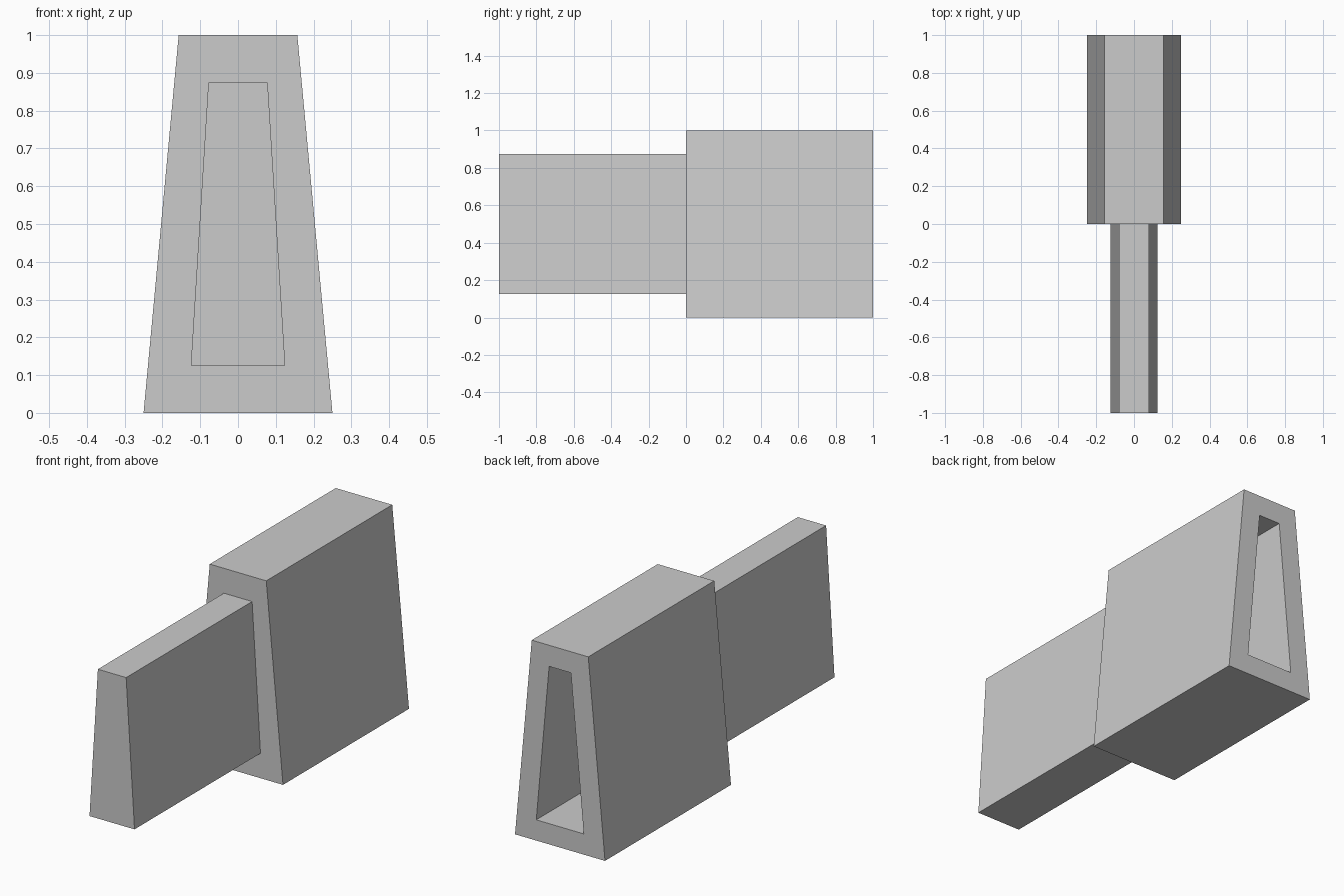
import bpy
import bmesh

# Remove the default cube
cube = bpy.data.objects.get("Cube")
if cube:
    bpy.data.objects.remove(cube, do_unlink=True)

# Single plain grey
GREY = (0.6, 0.6, 0.6, 1.0)
grey = bpy.data.materials.new("plain_grey")
grey.use_nodes = True
grey.diffuse_color = GREY
grey.node_tree.nodes["Principled BSDF"].inputs["Base Color"].default_value = GREY


def trapezoid(bm, y, z_low, z_high, half_low, half_high):
    """Ring of four corners standing in the plane at depth y."""
    corners = [(-half_low, z_low), (half_low, z_low), (half_high, z_high), (-half_high, z_high)]
    return [bm.verts.new((x, y, z)) for x, z in corners]


def bridge(bm, ring_a, ring_b):
    """Join two rings with a band of quads."""
    for i in range(4):
        j = (i + 1) % 4
        bm.faces.new((ring_a[i], ring_a[j], ring_b[j], ring_b[i]))


def build(name, profiles):
    """Skin a closed body through successive trapezoids, capping both ends."""
    bm = bmesh.new()
    rings = [trapezoid(bm, *p) for p in profiles]
    for a, b in zip(rings, rings[1:]):
        bridge(bm, a, b)
    bm.faces.new(rings[0])
    bm.faces.new(rings[-1])
    bmesh.ops.recalc_face_normals(bm, faces=bm.faces)
    mesh = bpy.data.meshes.new(name)
    bm.to_mesh(mesh)
    bm.free()
    mesh.materials.append(grey)
    obj = bpy.data.objects.new(name, mesh)
    bpy.context.collection.objects.link(obj)
    return obj


# Tapered housing with a deep socket opening at the back
outer = (0, 1, 0.25, 0.157)
socket = (0.104, 0.894, 0.132, 0.0605)
build("socket_housing", [(0, *outer), (1, *outer), (1, *socket), (0.05, *socket)])

# Solid tapered tongue projecting from the front of the housing
tongue = (0.125, 0.875, 0.125, 0.0785)
build("front_tongue", [(-1, *tongue), (0, *tongue)])
